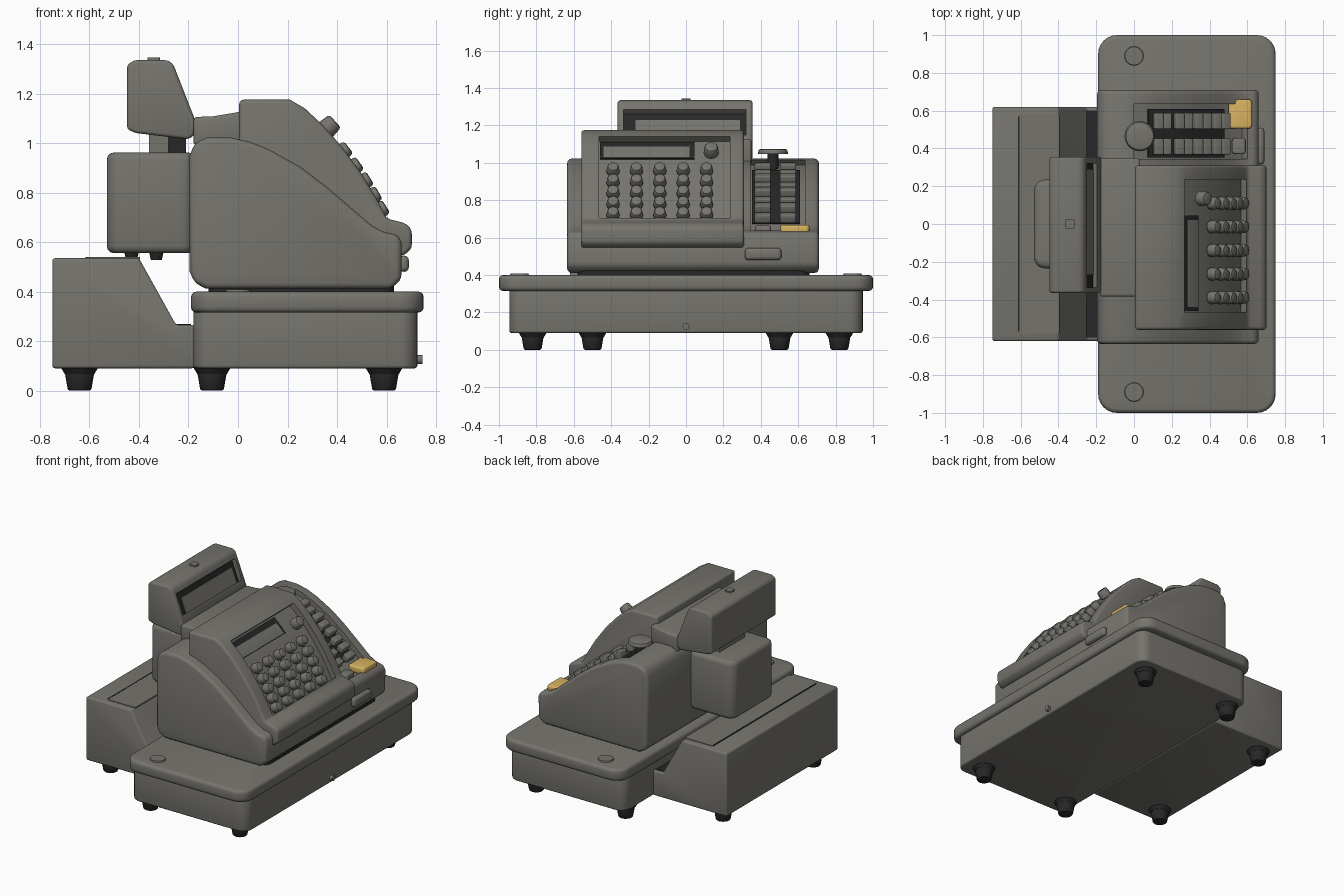
import bpy, bmesh, math

if "Cube" in bpy.data.objects:
    bpy.data.objects.remove(bpy.data.objects["Cube"])

def mat(name, rgb):
    m = bpy.data.materials.new(name)
    m.diffuse_color = (*rgb, 1)
    m.use_nodes = True
    m.node_tree.nodes["Principled BSDF"].inputs["Base Color"].default_value = m.diffuse_color
    return m

GREY = mat("warm_grey", (0.18, 0.175, 0.155))
DARK = mat("black_rubber", (0.02, 0.02, 0.021))
GOLD = mat("yellow_key", (0.68, 0.45, 0.12))

def finish(bm, name, material):
    bmesh.ops.recalc_face_normals(bm, faces=bm.faces)
    me = bpy.data.meshes.new(name)
    bm.to_mesh(me)
    bm.free()
    me.materials.append(material)
    ob = bpy.data.objects.new(name, me)
    bpy.context.collection.objects.link(ob)
    return ob

def soften(bm, width, limit=32, seg=3):
    bmesh.ops.recalc_face_normals(bm, faces=bm.faces)
    es = [e for e in bm.edges if e.calc_face_angle(0) > math.radians(limit)]
    if width and es:
        bmesh.ops.bevel(bm, geom=es, offset=width, segments=seg, profile=0.5,
                        affect='EDGES', clamp_overlap=True)

def prism(name, pts, y0, y1, bevel=0.0, material=GREY):
    """Side profile (x, z) extruded along y."""
    bm = bmesh.new()
    a = [bm.verts.new((x, y0, z)) for x, z in pts]
    b = [bm.verts.new((x, y1, z)) for x, z in pts]
    bm.faces.new(a)
    bm.faces.new(b[::-1])
    for i in range(len(pts)):
        j = (i + 1) % len(pts)
        bm.faces.new((a[i], b[i], b[j], a[j]))
    soften(bm, bevel)
    return finish(bm, name, material)

def rbox(name, x, y, z, r=0.0, bevel=0.0, material=GREY):
    """Box with upright corners of radius r and softened rims, origin at its centre."""
    bm = bmesh.new()
    bmesh.ops.create_cube(bm, size=1)
    for v in bm.verts:
        v.co = (v.co.x * (x[1] - x[0]), v.co.y * (y[1] - y[0]), v.co.z * (z[1] - z[0]))
    if r:
        es = [e for e in bm.edges if abs(e.verts[0].co.z - e.verts[1].co.z) > 1e-4]
        bmesh.ops.bevel(bm, geom=es, offset=r, segments=6, profile=0.5, affect='EDGES')
    soften(bm, bevel, 50)
    ob = finish(bm, name, material)
    ob.location = (sum(x) / 2, sum(y) / 2, sum(z) / 2)
    return ob

def cone(name, loc, r1, r2, h, material=GREY, sides=20, bevel=0.0):
    bm = bmesh.new()
    bmesh.ops.create_cone(bm, cap_ends=True, segments=sides, radius1=r1, radius2=r2, depth=h)
    soften(bm, bevel, 50, 2)
    ob = finish(bm, name, material)
    ob.location = loc
    return ob

def zat(curve, x):
    for (xa, za), (xb, zb) in zip(curve, curve[1:]):
        if x <= xb:
            return za + (zb - za) * (x - xa) / (xb - xa)
    return curve[-1][1]

def tilt(curve, x):
    return math.atan2(zat(curve, x - 0.03) - zat(curve, x + 0.03), 0.06)

def strip(name, curve, x0, x1, y0, y1, lo, hi, material=DARK):
    """Layer following a slope, between two offsets from it."""
    xs = [x0 + (x1 - x0) * i / 8 for i in range(9)]
    top = [(x + hi, zat(curve, x) + hi) for x in xs]
    low = [(x + lo, zat(curve, x) + lo) for x in xs]
    return prism(name, top + low[::-1], y0, y1, 0, material)

def cut(ob, cutter):
    cutter.hide_render = True
    m = ob.modifiers.new("recess", 'BOOLEAN')
    m.operation, m.object, m.solver = 'DIFFERENCE', cutter, 'EXACT'
    bpy.context.view_layer.objects.active = ob
    bpy.ops.object.modifier_apply(modifier=m.name)
    bpy.data.objects.remove(cutter)

# Cash drawer base with overhanging lid
rbox("drawer_base", (-0.18, 0.725), (-0.945, 0.945), (0.09, 0.34), 0.07, 0.012)
rbox("drawer_lid", (-0.19, 0.75), (-1, 1), (0.315, 0.4), 0.1, 0.022)
for s in (-1, 1):
    cone("lid_disc", (0, 0.89 * s, 0.402), 0.052, 0.048, 0.012)
lock = cone("drawer_lock", (0.73, 0.0, 0.125), 0.018, 0.018, 0.03)
lock.rotation_euler.y = math.pi / 2

# Rear paper cabinet with sloped front
prism("rear_cabinet", [(-0.75, 0.09), (-0.75, 0.535), (-0.4, 0.535), (-0.25, 0.265),
                       (-0.175, 0.265), (-0.175, 0.09)], -0.62, 0.62, 0.012)
rbox("cabinet_lid", (-0.61, -0.395), (-0.58, 0.58), (0.53, 0.539), 0.01)
rbox("cabinet_slot", (-0.615, -0.607), (-0.57, 0.57), (0.53, 0.54), material=DARK)
rbox("cabinet_step", (-0.255, -0.19), (-0.6, 0.6), (0.26, 0.27), material=DARK)

# Feet
for s in (-1, 1):
    for x, y in ((-0.64, 0.5), (-0.105, 0.82), (0.59, 0.82)):
        cone("foot", (x, y * s, 0.038), 0.047, 0.06, 0.076, DARK, bevel=0.008)
        cone("foot_flange", (x, y * s, 0.08), 0.06, 0.075, 0.025, DARK)

# Register body
B = [(-0.03, 1.022), (0.05, 1.005), (0.13, 0.972), (0.25, 0.905), (0.35, 0.83),
     (0.45, 0.745), (0.54, 0.667), (0.59, 0.64), (0.645, 0.63)]
body = prism("register_body", [(-0.195, 0.48), (-0.195, 0.95), (-0.175, 1.0), (-0.125, 1.022)] + B +
             [(0.66, 0.6), (0.66, 0.45), (0.62, 0.412), (-0.13, 0.412), (-0.175, 0.435)],
             -0.635, 0.71, 0.022)
cut(body, strip("well_cutter", B, 0.0, 0.6, 0.345, 0.635, -0.028, 0.06))
rbox("plinth", (-0.12, 0.63), (-0.58, 0.66), (0.39, 0.425), 0.05, material=DARK)

# Keyboard hood with recessed panel
P = [(0.21, 1.175), (0.27, 1.14), (0.34, 1.075), (0.42, 0.985), (0.5, 0.875),
     (0.56, 0.775), (0.6, 0.695)]
hood = prism("keyboard_hood", [(0.005, 0.56), (0.005, 1.175)] + P +
             [(0.68, 0.675), (0.702, 0.65), (0.702, 0.575), (0.67, 0.545), (0.6, 0.545)],
             -0.56, 0.31, 0.018)
cut(hood, strip("panel_cutter", P, 0.268, 0.595, -0.465, 0.235, -0.028, 0.06))
strip("display_frame", P, 0.275, 0.365, -0.46, 0.045, -0.035, -0.024)
strip("display_glass", P, 0.305, 0.362, -0.44, 0.02, -0.035, -0.021, GREY)

# Number keys: five by five, plus one single round button
key = cone("number_key", (0, 0, 0), 0.037, 0.03, 0.055, bevel=0.01, sides=12)
key_mesh = key.data
bpy.data.objects.remove(key)

def number_key(x, y):
    ob = bpy.data.objects.new("number_key", key_mesh)
    bpy.context.collection.objects.link(ob)
    a = tilt(P, x)
    ob.location = (x - 0.005, y, zat(P, x) - 0.005)
    ob.rotation_euler.y = a

for x in (0.43, 0.475, 0.515, 0.55, 0.58):
    for i in range(5):
        number_key(x, -0.39 + 0.125 * i)
button = cone("round_button", (0.37, 0.135, 1.068), 0.042, 0.035, 0.06, bevel=0.01)
button.rotation_euler.y = tilt(P, 0.36)

# Function keys in the side well
strip("key_well", B, 0.1, 0.5, 0.352, 0.61, -0.034, -0.022)
for x in (0.15, 0.26, 0.36, 0.46):
    for y in (0.41, 0.545):
        for dx, h in ((-0.022, 0.026), (0.022, 0.012)):
            z = zat(B, x + dx) + h
            k = rbox("function_key", (x + dx - 0.024, x + dx + 0.024), (y - 0.043, y + 0.043),
                     (z - 0.045, z), 0.008, 0.006)
            k.rotation_euler.y = tilt(B, x) * 0.6
rbox("yellow_key", (0.5, 0.625), (0.505, 0.66), (0.62, 0.668), 0.02, 0.012, GOLD)
rbox("small_key", (0.52, 0.59), (0.37, 0.455), (0.6, 0.664), 0.015, 0.01)

# Turn knob
cone("knob_stem", (0.03, 0.465, 1.01), 0.03, 0.03, 0.1, DARK)
cone("turn_knob", (0.03, 0.465, 1.06), 0.082, 0.075, 0.028, bevel=0.008)

# Lock plate on the front
rbox("lock_plate", (0.65, 0.69), (0.315, 0.51), (0.48, 0.545), 0.0, 0.018)

# Rear printer box with small feet
rbox("printer_box", (-0.53, -0.17), (-0.235, 0.235), (0.555, 0.962), 0.06, 0.03)
for x in (-0.43, -0.33):
    cone("printer_foot", (x, 0, 0.545), 0.022, 0.03, 0.035, DARK)

# Neck, stem and customer display head
prism("neck", [(-0.18, 0.99), (-0.18, 1.105), (-0.1, 1.108), (0.03, 1.13), (0.03, 0.99)],
      -0.385, 0.35, 0.015)
rbox("display_stem", (-0.36, -0.28), (-0.14, 0.14), (0.94, 1.06))
rbox("display_stem_front", (-0.28, -0.21), (-0.12, 0.12), (0.94, 1.06), material=DARK)
H = [(-0.262, 1.32), (-0.17, 1.085)]
head = prism("display_head", [(-0.448, 1.055), (-0.448, 1.315), (-0.42, 1.335), (-0.285, 1.335)] + H +
             [(-0.178, 1.03), (-0.2, 1.015), (-0.41, 1.04)], -0.365, 0.355, 0.014)
cut(head, strip("window_cutter", H, -0.248, -0.195, -0.335, 0.32, -0.025, 0.05))
strip("head_window", H, -0.249, -0.194, -0.336, 0.321, -0.033, -0.022)
strip("head_glass", H, -0.234, -0.194, -0.27, 0.29, -0.033, -0.019, GREY)
rbox("head_catch", (-0.365, -0.315), (-0.025, 0.025), (1.33, 1.345), 0.01)

# Smooth shading with crisp edges
bpy.ops.object.select_all(action='SELECT')
bpy.context.view_layer.objects.active = body
bpy.ops.object.shade_smooth_by_angle(angle=math.radians(35))
